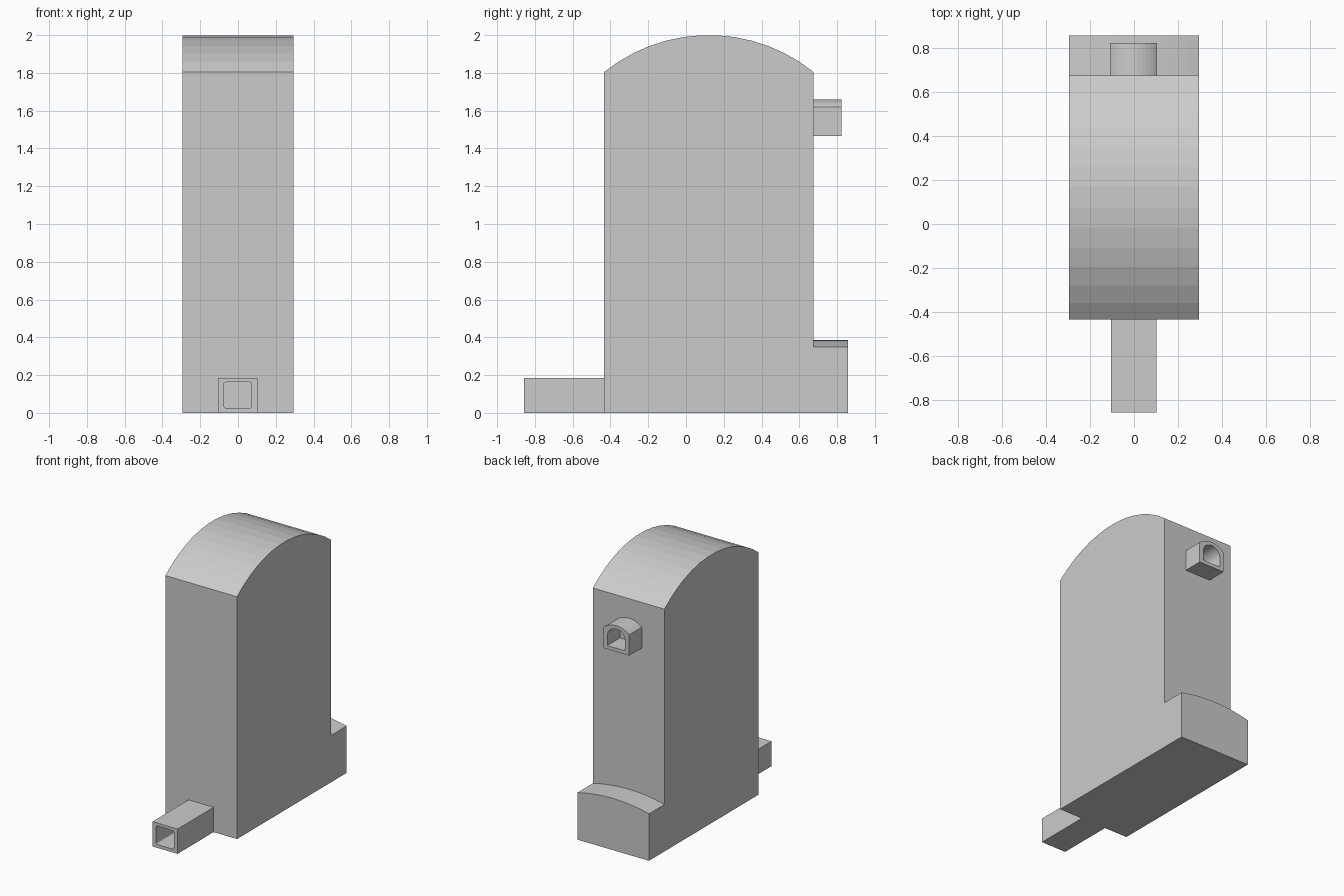
import bpy, bmesh, math
from mathutils import Vector

cube = bpy.data.objects.get("Cube")
if cube:
    bpy.data.objects.remove(cube, do_unlink=True)

grey = bpy.data.materials.new("plain grey")
grey.use_nodes = True
GREY = (0.6, 0.6, 0.6, 1)
grey.diffuse_color = GREY
grey.node_tree.nodes["Principled BSDF"].inputs["Base Color"].default_value = GREY


def arched(u0, u1, base, shoulder, top, segments):
    """Rectangle outline whose top edge is a circular arc."""
    half, rise = (u1 - u0) / 2, top - shoulder
    radius = (half * half + rise * rise) / (2 * rise)
    sweep = math.asin(min(1, half / radius))
    points = [(u0, base), (u1, base)]
    for i in range(segments + 1):
        a = sweep * (1 - 2 * i / segments)
        points.append(((u0 + u1) / 2 + radius * math.sin(a),
                       top - radius + radius * math.cos(a)))
    return points


def rounded(u0, u1, v0, v1, r, steps=3):
    """Rectangle outline with rounded corners."""
    corners = [(u1 - r, v1 - r), (u0 + r, v1 - r), (u0 + r, v0 + r), (u1 - r, v0 + r)]
    return [(u + r * math.cos(a), v + r * math.sin(a))
            for k, (u, v) in enumerate(corners)
            for a in [math.pi / 2 * (k + i / steps) for i in range(steps + 1)]]


def prism(name, axis, start, end, *outlines):
    """Extrude outlines (outer, then holes) along the x or y axis."""
    bm = bmesh.new()
    for outline in outlines:
        ring = [bm.verts.new((start, u, v) if axis == "x" else (u, start, v))
                for u, v in outline]
        for a, b in zip(ring, ring[1:] + ring[:1]):
            bm.edges.new((a, b))
    direction = Vector((1, 0, 0)) if axis == "x" else Vector((0, 1, 0))
    bmesh.ops.triangle_fill(bm, edges=bm.edges[:], use_beauty=True, normal=direction)
    result = bmesh.ops.extrude_face_region(bm, geom=bm.faces[:], use_keep_orig=True)
    moved = [g for g in result["geom"] if isinstance(g, bmesh.types.BMVert)]
    bmesh.ops.translate(bm, verts=moved, vec=direction * (end - start))
    bmesh.ops.recalc_face_normals(bm, faces=bm.faces[:])
    mesh = bpy.data.meshes.new(name)
    bm.to_mesh(mesh)
    bm.free()
    mesh.materials.append(grey)
    obj = bpy.data.objects.new(name, mesh)
    bpy.context.collection.objects.link(obj)
    return obj


# Tall body with a curved roof
prism("body", "x", -0.295, 0.295, arched(-0.433, 0.675, 0, 1.805, 2.0, 13))

# Low block on the back with a gently curved top
prism("rear_block", "y", 0.675, 0.857, arched(-0.295, 0.295, 0, 0.35, 0.385, 12))

# Square hollow duct at the foot of the front
prism("front_duct", "y", -0.857, -0.433,
      [(-0.105, 0), (0.102, 0), (0.102, 0.185), (-0.105, 0.185)],
      rounded(-0.074, 0.071, 0.025, 0.163, 0.01))

# Arched hollow duct high on the back
prism("rear_duct", "y", 0.675, 0.823,
      arched(-0.108, 0.105, 1.465, 1.62, 1.66, 12),
      arched(-0.075, 0.072, 1.492, 1.575, 1.635, 12))
